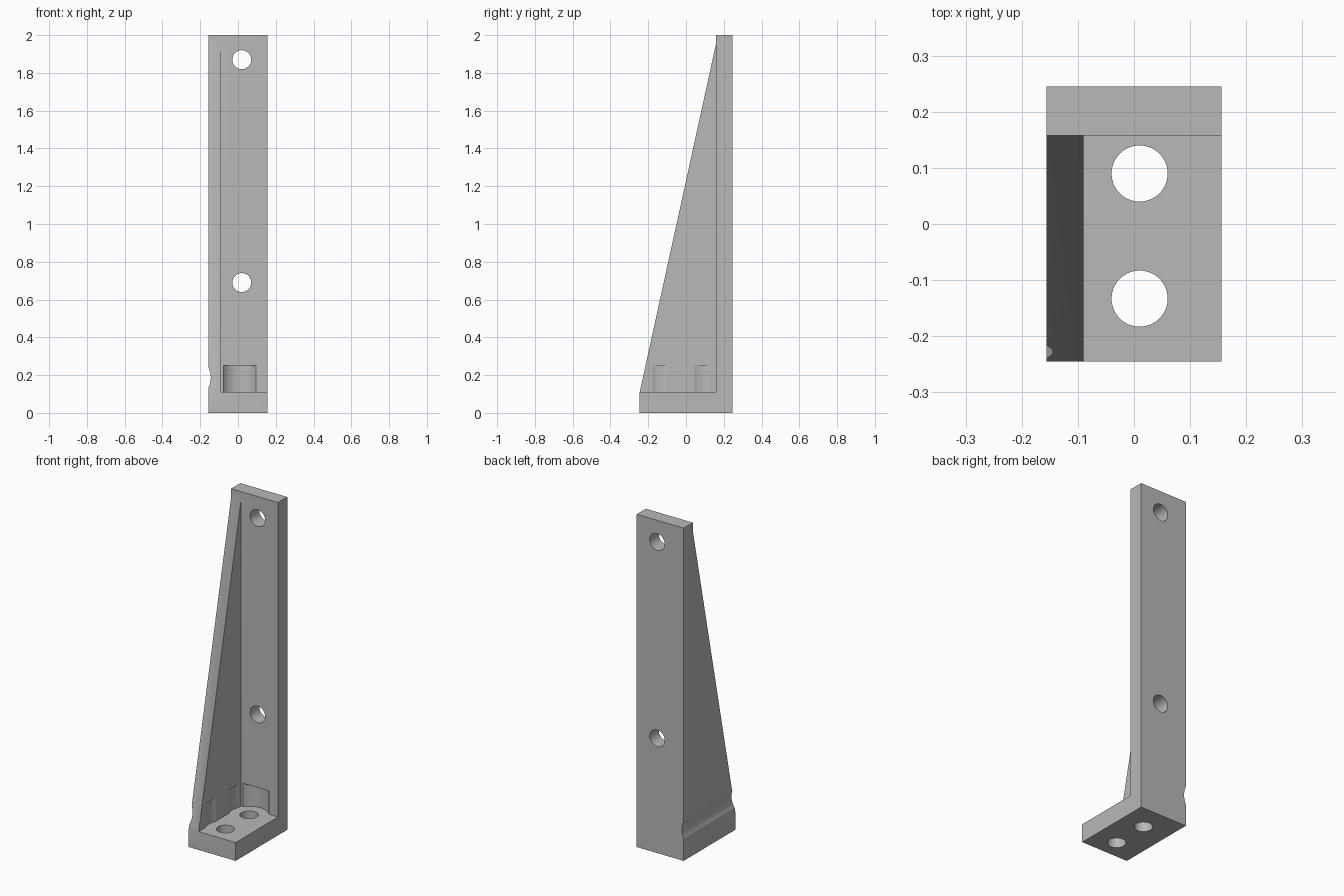
import bpy, bmesh
from math import pi
from mathutils import Matrix, Vector

if "Cube" in bpy.data.objects:
    bpy.data.objects.remove(bpy.data.objects["Cube"])

grey = bpy.data.materials.new("light_grey")
grey.use_nodes = True
colour = (0.48, 0.48, 0.48, 1)
grey.diffuse_color = colour
grey.node_tree.nodes["Principled BSDF"].inputs["Base Color"].default_value = colour

W, D = 0.156, 0.245          # half width and half depth
BASE_TOP, POST_FRONT, RIB_INNER = 0.11, 0.158, -0.09


def make_object(name, bm):
    bmesh.ops.recalc_face_normals(bm, faces=bm.faces)
    mesh = bpy.data.meshes.new(name)
    bm.to_mesh(mesh)
    bm.free()
    mesh.materials.append(grey)
    obj = bpy.data.objects.new(name, mesh)
    bpy.context.collection.objects.link(obj)
    return obj


def side_profile(name, points, x0, x1):
    """Extrude a (y, z) outline from x0 to x1."""
    bm = bmesh.new()
    face = bm.faces.new([bm.verts.new((x0, y, z)) for y, z in points])
    new = bmesh.ops.extrude_face_region(bm, geom=[face])["geom"]
    verts = [v for v in new if isinstance(v, bmesh.types.BMVert)]
    bmesh.ops.translate(bm, verts=verts, vec=(x1 - x0, 0, 0))
    return make_object(name, bm)


def cylinder(name, centre, radius, length, axis="Z"):
    bm = bmesh.new()
    turn = Matrix.Rotation(pi / 2, 4, "X") if axis == "Y" else Matrix()
    bmesh.ops.create_cone(bm, cap_ends=True, segments=64, radius1=radius, radius2=radius,
                          depth=length, matrix=Matrix.Translation(Vector(centre)) @ turn)
    return make_object(name, bm)


def apply_boolean(target, tool, operation):
    mod = target.modifiers.new(tool.name, "BOOLEAN")
    mod.operation, mod.solver, mod.object = operation, "EXACT", tool
    bpy.context.view_layer.objects.active = target
    bpy.ops.object.modifier_apply(modifier=mod.name)
    bpy.data.objects.remove(tool)


# L-shaped foot and upright post
bracket = side_profile("bracket", [(-D, 0), (D, 0), (D, 2), (POST_FRONT, 2),
                                   (POST_FRONT, BASE_TOP), (-D, BASE_TOP)], -W, W)

# Tapered side rib
rib = side_profile("rib", [(-D, 0), (D, 0), (D, 2), (POST_FRONT, 2),
                           (POST_FRONT, 1.95), (-D, BASE_TOP)], -W, RIB_INNER)
apply_boolean(bracket, rib, "UNION")

# Bolt holes in the foot, with clearance pockets above them
for y in (0.09, -0.133):
    apply_boolean(bracket, cylinder("foot_hole", (0.01, y, 0), 0.05, 0.5), "DIFFERENCE")
    apply_boolean(bracket, cylinder("clearance", (0.01, y, (BASE_TOP + 0.25) / 2),
                                    0.11, 0.25 - BASE_TOP), "DIFFERENCE")

# Mounting holes through the post
for z in (0.69, 1.87):
    apply_boolean(bracket, cylinder("post_hole", (0.02, 0.2, z), 0.05, 0.4, "Y"), "DIFFERENCE")

# Shallow groove along the outside of the rib
groove = cylinder("groove", (-W - 0.108, 0, 0.187), 0.12, 1, "Y")
apply_boolean(bracket, groove, "DIFFERENCE")

bpy.ops.object.select_all(action="DESELECT")
bracket.select_set(True)
bpy.context.view_layer.objects.active = bracket
bpy.ops.object.shade_smooth_by_angle(angle=pi / 9)
